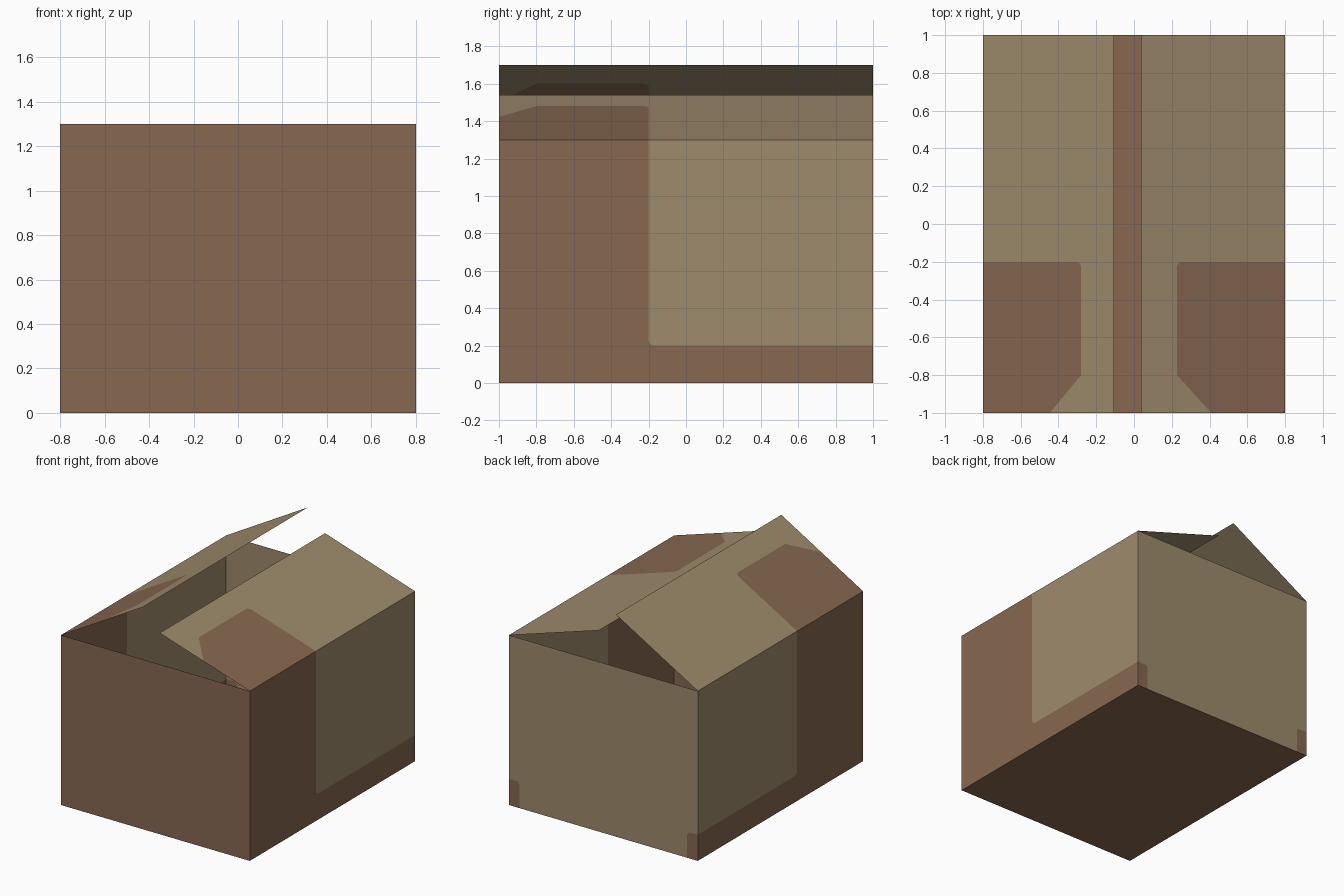
import bpy, bmesh, math
from mathutils import Vector

if "Cube" in bpy.data.objects:
    bpy.data.objects.remove(bpy.data.objects["Cube"])

W, D, H, FLAP = 0.8, 1.0, 1.3, 0.8      # half width, half depth, height, flap length
BROWN, TAN = 0, 1


def material(name, rgb):
    lin = [((c / 255 + 0.055) / 1.055) ** 2.4 for c in rgb]
    m = bpy.data.materials.new(name)
    m.diffuse_color = (*lin, 1)
    m.use_nodes = True
    m.node_tree.nodes["Principled BSDF"].inputs["Base Color"].default_value = m.diffuse_color
    return m


mats = [material("dark brown card", (135, 104, 81)), material("tan card", (158, 139, 108))]


def arc(cx, cy, a0, a1, r=0.03, n=6):
    angles = [math.radians(a0 + (a1 - a0) * i / n) for i in range(n + 1)]
    return [(cx + r * math.cos(a), cy + r * math.sin(a)) for a in angles]


def panel(bm, regions, place, outward):
    """Add flat coloured regions, mapped into space by place(), facing outward."""
    for colour, points in regions:
        face = bm.faces.new([bm.verts.new(place(a, b)) for a, b in points])
        face.material_index = colour
        face.normal_update()
        if face.normal.dot(Vector(outward)) < 0:
            face.normal_flip()


def finish(name, bm):
    bmesh.ops.remove_doubles(bm, verts=bm.verts, dist=1e-4)
    mesh = bpy.data.meshes.new(name)
    bm.to_mesh(mesh)
    bm.free()
    for m in mats:
        mesh.materials.append(m)
    bpy.context.collection.objects.link(bpy.data.objects.new(name, mesh))


# side wall pattern in (y, z): tan area with rounded lower front corner
edge = [(-0.2, H)] + arc(-0.17, 0.23, 180, 270) + [(D, 0.2)]
side = [(TAN, edge + [(D, H)]),
        (BROWN, edge + [(D, 0), (-D, 0), (-D, H)])]

# back wall pattern in (x, z): small brown patch wraps round each lower corner
edge = [(0.71, 0)] + arc(0.74, 0.17, 180, 90) + [(W, 0.2)]
edge_l = [(-x, z) for x, z in edge]
back = [(BROWN, edge + [(W, 0)]), (BROWN, edge_l + [(-W, 0)]),
        (TAN, edge + [(W, H), (-W, H)] + edge_l[::-1])]

# flap pattern in (y, distance from hinge)
edge = [(-0.2, 0)] + arc(-0.23, 0.57, 0, 90) + [(-0.8, 0.6), (-D, 0.41)]
flap = [(BROWN, edge + [(-D, 0)]),
        (TAN, edge + [(-D, FLAP), (D, FLAP), (D, 0)])]

# open-topped box body
bm = bmesh.new()
panel(bm, [(BROWN, [(-W, 0), (W, 0), (W, H), (-W, H)])], lambda x, z: (x, -D, z), (0, -1, 0))
panel(bm, [(BROWN, [(-W, -D), (W, -D), (W, D), (-W, D)])], lambda x, y: (x, y, 0), (0, 0, -1))
panel(bm, back, lambda x, z: (x, D, z), (0, 1, 0))
for s in (-1, 1):
    panel(bm, side, lambda y, z: (s * W, y, z), (s, 0, 0))
finish("box_body", bm)

# two hinged lid flaps, opened to different angles
for name, s, angle in (("left_flap", -1, 30), ("right_flap", 1, 17.5)):
    a = math.radians(angle)
    bm = bmesh.new()
    panel(bm, flap, lambda y, d: (s * (W - d * math.cos(a)), y, H + d * math.sin(a)), (0, 0, 1))
    finish(name, bm)
